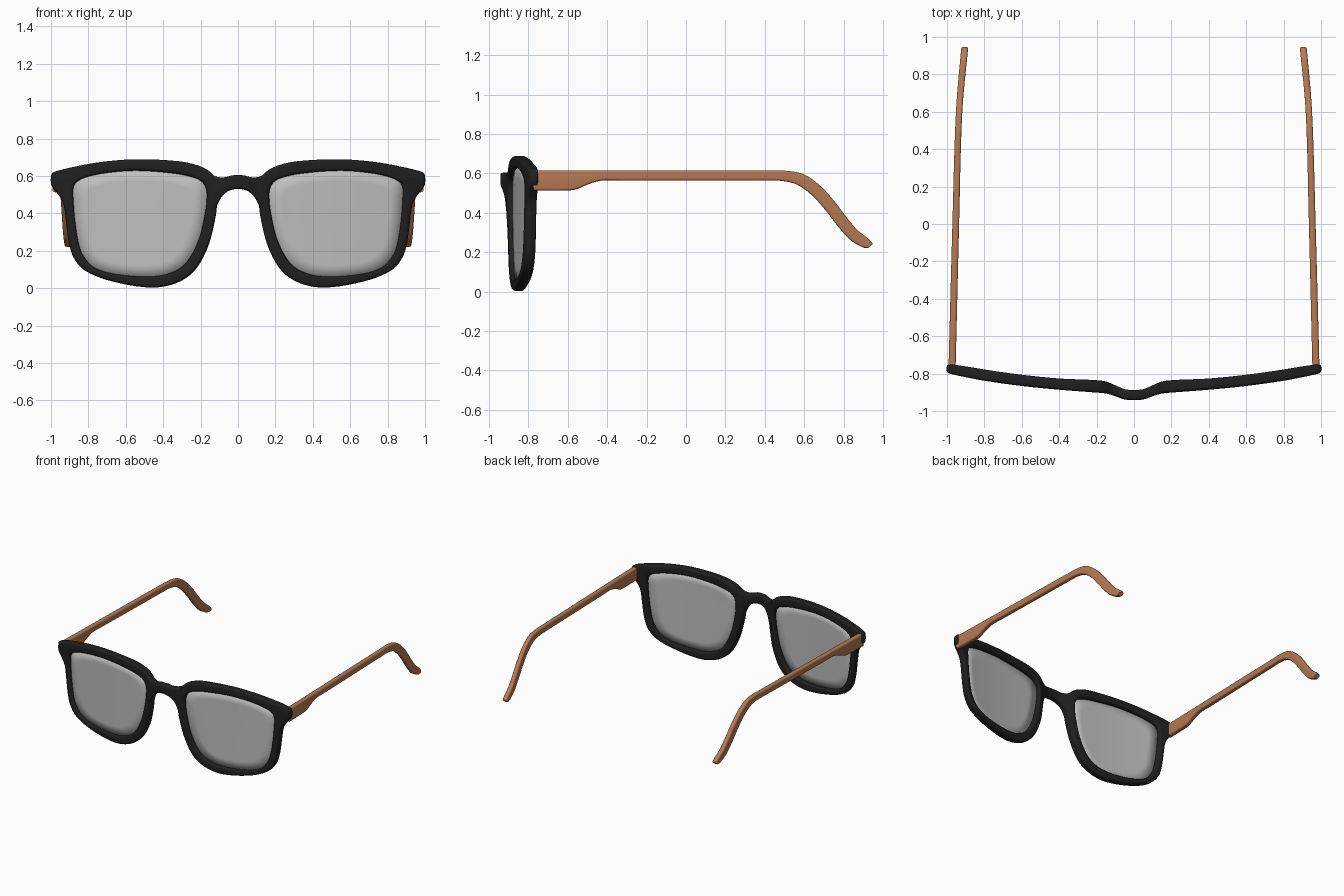
import bpy, bmesh, math
from mathutils import Vector

if "Cube" in bpy.data.objects:
    bpy.data.objects.remove(bpy.data.objects["Cube"])


def material(name, rgba):
    m = bpy.data.materials.new(name)
    m.diffuse_color = rgba
    m.use_nodes = True
    m.node_tree.nodes["Principled BSDF"].inputs["Base Color"].default_value = m.diffuse_color
    return m


BLACK = material("matte black", (0.014, 0.014, 0.014, 1))
WOOD = material("warm wood", (0.46, 0.195, 0.085, 1))
GLASS = material("grey lens", (0.52, 0.52, 0.52, 0.8))


def spline(points, steps, closed=False):
    """Smooth curve through points of any dimension, chord-length spaced."""
    p = [Vector(q) for q in points]
    n = len(p)

    def tangent(i):
        if closed:
            a, b, c = p[i - 1], p[i % n], p[(i + 1) % n]
        else:
            a, b, c = p[max(i - 1, 0)], p[i], p[min(i + 1, n - 1)]
        return (c - a) / ((b - a).length + (c - b).length)

    out = []
    for i in range(n if closed else n - 1):
        j = (i + 1) % n
        d = (p[j] - p[i]).length
        m0, m1 = tangent(i) * d, tangent(j) * d
        for k in range(steps):
            u = k / steps
            out.append(p[i] * (2*u**3 - 3*u*u + 1) + m0 * (u**3 - 2*u*u + u)
                       + p[j] * (3*u*u - 2*u**3) + m1 * (u**3 - u*u))
    if not closed:
        out.append(p[-1])
    return out


def depth_table(rows):
    """Returns f(v, s): depth between two smooth limits, s from 0 to 1."""
    dense = spline(rows, 10)

    def f(v, s):
        v = min(max(v, dense[0][0]), dense[-1][0])
        for a, b in zip(dense, dense[1:]):
            if v <= b[0]:
                u = (v - a[0]) / max(b[0] - a[0], 1e-9)
                q = a.lerp(b, u)
                return q[1] + (q[2] - q[1]) * s
        return dense[-1][1]
    return f


# Front and back limits of the bowed frame along |x|
frame_y = depth_table([(0, -.942, -.888), (.05, -.938, -.883), (.1, -.921, -.862),
                       (.15, -.906, -.842), (.22, -.9, -.834), (.4, -.886, -.826),
                       (.6, -.866, -.806), (.8, -.838, -.778), (.92, -.815, -.758),
                       (1, -.797, -.749)])
# Outer and inner limits of the temples along y
temple_x = depth_table([(-.78, .992, .954), (0, .971, .935), (.6, .952, .918),
                        (.95, .923, .886)])


def finish(name, bm, mat):
    bmesh.ops.recalc_face_normals(bm, faces=bm.faces)
    me = bpy.data.meshes.new(name)
    bm.to_mesh(me)
    bm.free()
    me.materials.append(mat)
    ob = bpy.data.objects.new(name, me)
    bpy.context.collection.objects.link(ob)
    bpy.ops.object.select_all(action='DESELECT')
    ob.select_set(True)
    bpy.context.view_layer.objects.active = ob
    bpy.ops.object.shade_smooth_by_angle(angle=math.radians(45))
    return ob


def loft(name, pairs, place, depth, radius, mat, closed):
    """Sweep a rounded rectangle that spans each pair of profile points."""
    bm = bmesh.new()
    rings = []
    for q in pairs:
        a, b = Vector(q[:2]), Vector(q[2:])
        rt, rs = min(radius / (b - a).length, .46), min(radius / depth, .46)
        ring = []
        for ct, cs, start in ((rt, rs, 180), (1 - rt, rs, 270),
                              (1 - rt, 1 - rs, 0), (rt, 1 - rs, 90)):
            for k in range(5):
                ang = math.radians(start + k * 22.5)
                t, s = ct + rt * math.cos(ang), cs + rs * math.sin(ang)
                ring.append(bm.verts.new(place(a.lerp(b, t), s)))
        rings.append(ring)
    n = len(rings[0])
    for i in range(len(rings) if closed else len(rings) - 1):
        r0, r1 = rings[i], rings[(i + 1) % len(rings)]
        for k in range(n):
            bm.faces.new((r0[k], r0[(k + 1) % n], r1[(k + 1) % n], r1[k]))
    if not closed:
        bm.faces.new(rings[0])
        bm.faces.new(rings[-1])
    return finish(name, bm, mat)


# Rim: outer x, z and matching lens-opening x, z
RIM = [(.15, .622, .195, .57), (.22, .658, .24, .592), (.33, .68, .34, .613),
       (.545, .689, .545, .628), (.73, .675, .71, .615), (.88, .648, .815, .592),
       (.982, .622, .862, .568), (.998, .607, .875, .55), (.998, .55, .882, .52),
       (.965, .505, .881, .49), (.935, .455, .878, .44), (.92, .36, .871, .36),
       (.905, .25, .852, .24), (.88, .165, .825, .17), (.82, .095, .765, .108),
       (.68, .038, .64, .073), (.465, .003, .45, .063), (.33, .027, .34, .09),
       (.235, .09, .27, .145), (.165, .21, .21, .26), (.128, .34, .178, .39),
       (.112, .45, .167, .48), (.117, .56, .172, .535)]
rim = spline(RIM, 5, closed=True)

# Temple: top y, z and bottom y, z
TEMPLE = [(-.775, .614, -.775, .513), (-.62, .614, -.62, .513), (-.56, .614, -.56, .518),
          (-.5, .614, -.5, .543), (-.43, .614, -.43, .563), (-.3, .614, -.3, .563),
          (.42, .614, .42, .563), (.52, .612, .49, .561), (.6, .594, .565, .542),
          (.68, .538, .64, .488), (.75, .462, .71, .41), (.81, .383, .77, .332),
          (.87, .312, .83, .265), (.92, .272, .875, .235), (.943, .25, .905, .222),
          (.946, .24, .925, .221)]
temple = spline(TEMPLE, 5)

for side, label in ((1, "right"), (-1, "left")):
    def on_frame(p, s, side=side):
        return (side * p.x, frame_y(p.x, s), p.y)

    def on_temple(p, s, side=side):
        return (side * temple_x(p.x, s), p.x, p.y)

    loft(label + "_rim", rim, on_frame, .058, .016, BLACK, True)
    loft(label + "_temple", temple, on_temple, .036, .011, WOOD, False)

    # Lens: concentric rings, edge tucked into the rim
    bm = bmesh.new()
    mid = Vector((.53, .35))
    rings = []
    for f in (1.02, .8, .6, .4, .2):
        rings.append([bm.verts.new(on_frame(mid.lerp(Vector(q[2:]), f), .42)) for q in rim])
    n = len(rim)
    for r0, r1 in zip(rings, rings[1:]):
        for k in range(n):
            bm.faces.new((r0[k], r0[(k + 1) % n], r1[(k + 1) % n], r1[k]))
    bm.faces.new(rings[-1])
    lens = finish(label + "_lens", bm, GLASS)
    solid = lens.modifiers.new("thickness", 'SOLIDIFY')
    solid.thickness = .008
    solid.offset = 0

# Bridge: x, top z, x, bottom z, mirrored about the centre
HALF = [(.145, .617, .145, .36), (.128, .602, .128, .39), (.106, .594, .106, .455),
        (.085, .592, .085, .49), (.06, .595, .06, .514), (.03, .603, .03, .527)]
stations = ([(-a, b, -c, d) for a, b, c, d in HALF] + [(0, .604, 0, .53)] + HALF[::-1])
loft("bridge", spline(stations, 4),
     lambda p, s: (p.x, frame_y(abs(p.x), s), p.y), .055, .016, BLACK, False)
